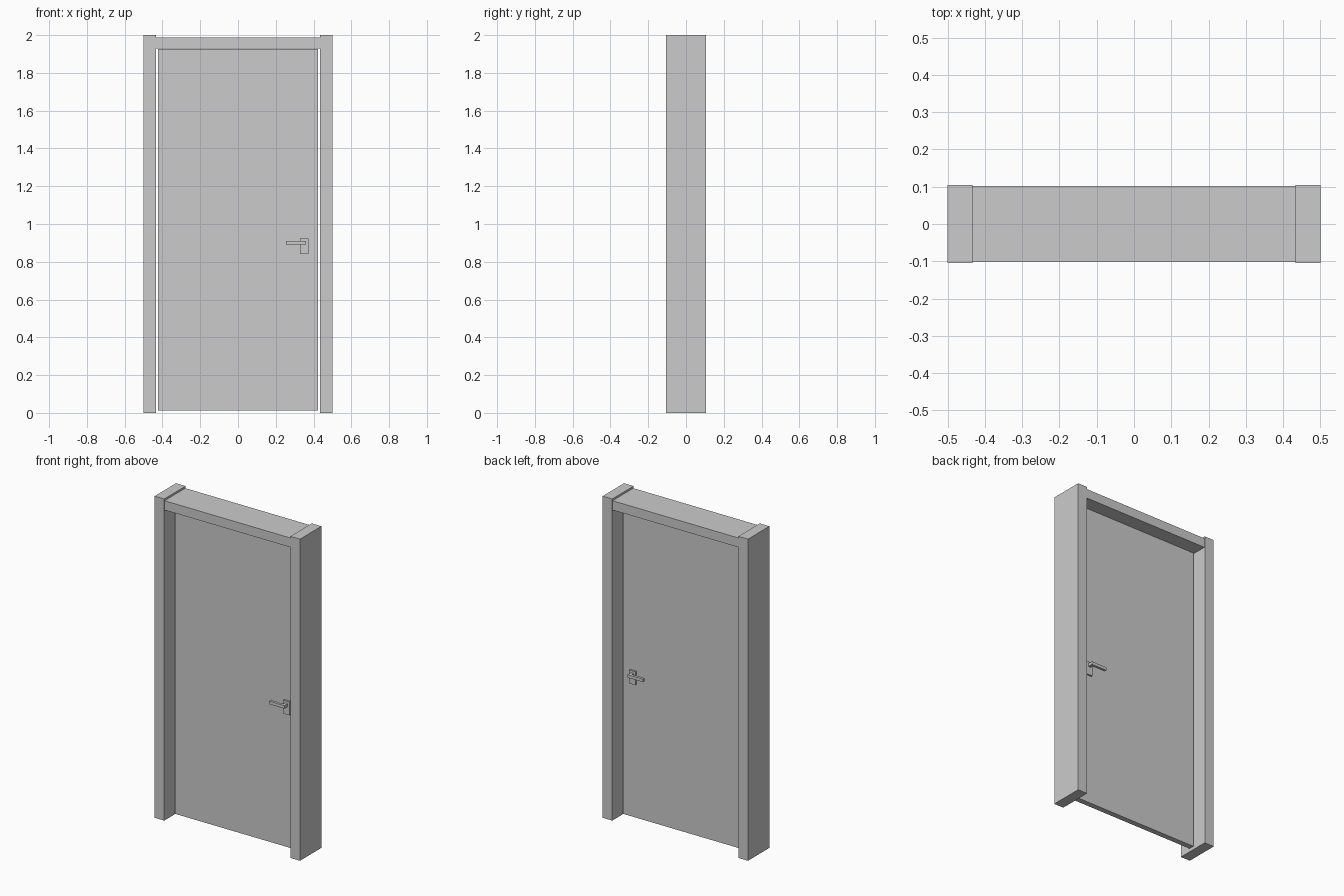
import bpy, bmesh
from mathutils import Vector

if "Cube" in bpy.data.objects:
    bpy.data.objects.remove(bpy.data.objects["Cube"])


def boxes(name, *ranges):
    """One object made of boxes, each given as (x0, x1, y0, y1, z0, z1)."""
    bm = bmesh.new()
    for x0, x1, y0, y1, z0, z1 in ranges:
        verts = bmesh.ops.create_cube(bm, size=1)["verts"]
        bmesh.ops.scale(bm, verts=verts, vec=(x1 - x0, y1 - y0, z1 - z0))
        bmesh.ops.translate(bm, verts=verts,
                            vec=Vector((x0 + x1, y0 + y1, z0 + z1)) / 2)
    mesh = bpy.data.meshes.new(name)
    bm.to_mesh(mesh)
    bm.free()
    obj = bpy.data.objects.new(name, mesh)
    bpy.context.collection.objects.link(obj)
    return obj


def extruded(name, profile, z0, z1):
    """Extrude a flat xy outline upwards from z0 to z1."""
    bm = bmesh.new()
    face = bm.faces.new([bm.verts.new((x, y, z0)) for x, y in profile])
    ext = bmesh.ops.extrude_face_region(bm, geom=[face])["geom"]
    top = [g for g in ext if isinstance(g, bmesh.types.BMVert)]
    bmesh.ops.translate(bm, verts=top, vec=(0, 0, z1 - z0))
    bmesh.ops.recalc_face_normals(bm, faces=bm.faces)
    mesh = bpy.data.meshes.new(name)
    bm.to_mesh(mesh)
    bm.free()
    obj = bpy.data.objects.new(name, mesh)
    bpy.context.collection.objects.link(obj)
    return obj


def mirror(obj, axis):
    mod = obj.modifiers.new("mirror", "MIRROR")
    mod.use_axis = [axis == i for i in range(3)]
    mod.use_mirror_merge = False


# Frame: two posts and a slightly lower, slightly shallower header
posts = boxes("frame_posts", (-0.5, -0.434, -0.105, 0.105, 0, 2))
mirror(posts, 0)
boxes("frame_header", (-0.434, 0.434, -0.102, 0.102, 1.93, 1.988))

# Door leaf, with a small gap all round
boxes("door_leaf", (-0.423, 0.423, -0.017, 0.017, 0.012, 1.926))

# Handle plates on both faces
plate = boxes("handle_plate", (0.329, 0.372, -0.027, -0.017, 0.84, 0.924))
mirror(plate, 1)

# L-shaped levers on both faces: short stem, then arm
lever = extruded("handle_lever",
                 [(0.36, -0.027), (0.36, -0.059), (0.254, -0.059),
                  (0.254, -0.043), (0.342, -0.043), (0.342, -0.027)],
                 0.891, 0.91)
mirror(lever, 1)
